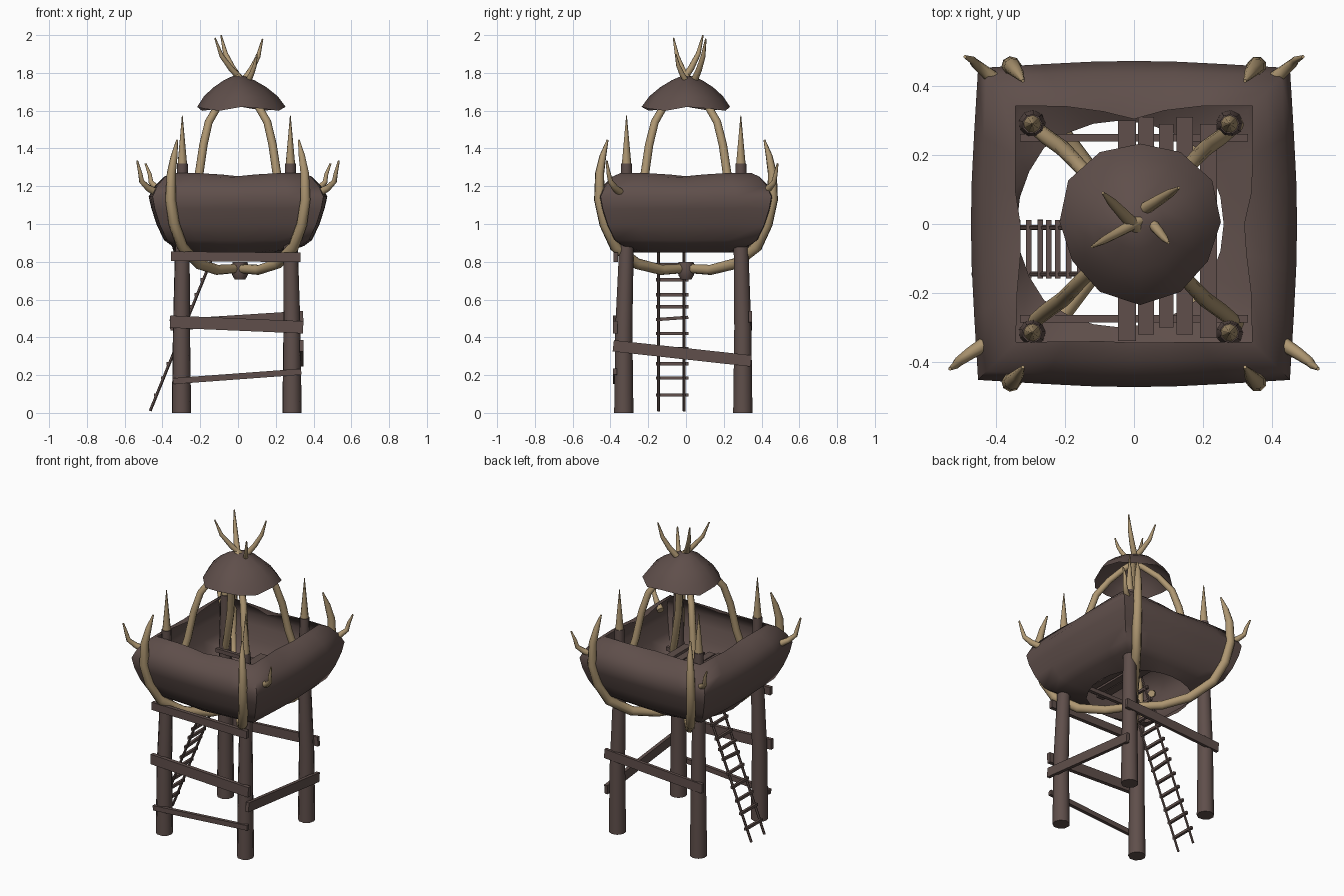
import bpy, bmesh, math
from mathutils import Vector


def material(name, rgb):
    m = bpy.data.materials.new(name)
    m.diffuse_color = (*rgb, 1)
    return m


BROWN = material("weathered brown", (0.115, 0.078, 0.070))
TAN = material("horn tan", (0.42, 0.305, 0.165))


def finish(name, bm, mat, smooth=None):
    bmesh.ops.recalc_face_normals(bm, faces=bm.faces)
    me = bpy.data.meshes.new(name)
    bm.to_mesh(me)
    bm.free()
    ob = bpy.data.objects.new(name, me)
    bpy.context.collection.objects.link(ob)
    me.materials.append(mat)
    if smooth:
        bpy.context.view_layer.objects.active = ob
        ob.select_set(True)
        bpy.ops.object.shade_smooth_by_angle(angle=math.radians(smooth))
        ob.select_set(False)
    return ob


def loft(bm, rings, cap=True):
    loops = [[bm.verts.new(p) for p in r] for r in rings]
    n = len(rings[0])
    for a, b in zip(loops, loops[1:]):
        for i in range(n):
            j = (i + 1) % n
            bm.faces.new((a[i], a[j], b[j], b[i]))
    if cap:
        bm.faces.new(loops[0][::-1])
        bm.faces.new(loops[-1])


def tube(name, pts, radii, mat, sides=8, smooth=50):
    """Tapered tube along a path."""
    pts = [Vector(p) for p in pts]
    rings, side = [], None
    for i, p in enumerate(pts):
        t = (pts[min(i + 1, len(pts) - 1)] - pts[max(i - 1, 0)]).normalized()
        if side is None:
            side = t.orthogonal()
        side = (side - t * side.dot(t)).normalized()
        up = t.cross(side)
        rings.append([p + radii[i] * (side * math.cos(k * math.tau / sides) + up * math.sin(k * math.tau / sides))
                      for k in range(sides)])
    bm = bmesh.new()
    loft(bm, rings)
    return finish(name, bm, mat, smooth)


def beam(name, a, b, width, height):
    """Straight plank between two points; height is measured upright."""
    a, b = Vector(a), Vector(b)
    t = (b - a).normalized()
    w = t.cross(Vector((0, 0, 1))).normalized() * width / 2
    h = w.cross(t).normalized() * height / 2
    bm = bmesh.new()
    loft(bm, [[p + w + h, p - w + h, p - w - h, p + w - h] for p in (a, b)])
    return finish(name, bm, BROWN)


# Legs with horn spikes on top
for sx, sy in ((-1, -1), (1, -1), (-1, 1), (1, 1)):
    bx, by = (-0.30 if sx < 0 else 0.285), (-0.33 if sy < 0 else 0.30)
    tx, ty = (-0.295 if sx < 0 else 0.277), (-0.315 if sy < 0 else 0.29)
    tube("leg", [(bx, by, 0), (bx, by, 0.45), (tx, ty, 0.9), (tx, ty, 1.32)],
         [0.052, 0.046, 0.039, 0.029], BROWN, 9)
    tube("leg_spike", [(tx, ty, 1.30), (tx, ty, 1.575)], [0.027, 0.002], TAN, 9)

# Cross braces on the front, right and back
beam("front_top_beam", (-0.355, -0.372, 0.83), (0.33, -0.372, 0.823), 0.025, 0.05)
beam("front_middle_beam", (-0.36, -0.375, 0.483), (0.345, -0.375, 0.453), 0.025, 0.065)
beam("front_low_beam", (-0.345, -0.375, 0.168), (0.335, -0.375, 0.218), 0.022, 0.032)
beam("right_beam", (0.336, -0.385, 0.355), (0.336, 0.345, 0.275), 0.022, 0.06)
beam("back_beam", (-0.36, 0.34, 0.465), (0.345, 0.34, 0.51), 0.02, 0.06)

# Floor beams and planks
beam("floor_beam", (-0.33, 0.25, 0.963), (0.33, 0.25, 0.963), 0.022, 0.025)
beam("floor_beam", (-0.33, -0.275, 0.963), (0.33, -0.275, 0.963), 0.022, 0.025)
for x, w, y0, y1 in ((-0.02, 0.052, -0.34, 0.30), (0.035, 0.046, -0.32, 0.31), (0.093, 0.042, -0.30, 0.29),
                     (0.147, 0.048, -0.32, 0.31), (0.216, 0.05, -0.33, 0.29)):
    beam("floor_plank", (x, y0, 0.985), (x, y1, 0.985), w, 0.02)

# Hide wall: a bulging square ring that curls in to a round hole underneath
N = 24


def wall_ring(half, z, squareness, wave, shift=0.0):
    ring = []
    for i in range(N):
        a = math.tau * i / N
        c, s = math.cos(a), math.sin(a)
        q = 1 / max(abs(c), abs(s))
        corner = abs(math.sin(2 * a))
        r = half * (1 + (q - 1) * squareness)
        r *= 1 - wave * (0.5 + 0.5 * math.sin(3 * a + 2.9)) * (1 - corner)
        ring.append((r * c + shift, r * s, z + wave * 0.15 * (corner - 0.5)))
    return ring


bm = bmesh.new()
loft(bm, [wall_ring(0.30, 0.850, 0.1, 0.0, -0.04), wall_ring(0.350, 0.884, 0.8, 0.0),
          wall_ring(0.392, 0.915, 0.86, 0.0), wall_ring(0.430, 0.995, 0.87, 0.0),
          wall_ring(0.458, 1.08, 0.87, 0.0), wall_ring(0.473, 1.145, 0.85, 0.0),
          wall_ring(0.444, 1.20, 0.87, 0.02), wall_ring(0.395, 1.248, 0.92, 0.05),
          wall_ring(0.345, 1.262, 0.98, 0.12)], cap=False)
finish("hide_wall", bm, BROWN, 70)

# Roof cap: uneven shallow dome, open underneath
bm = bmesh.new()
rings = []
for r, z in ((0.234, 1.61), (0.195, 1.668), (0.14, 1.718), (0.08, 1.758), (0.03, 1.782)):
    k = r / 0.234
    rings.append([(0.018 * k + r * math.cos(a) * (1 + 0.03 * math.sin(3 * a) * k),
                   0.006 + r * math.sin(a) * (1 + 0.03 * math.sin(3 * a) * k),
                   z + 0.012 * k * math.sin(4 * a + 1)) for a in (i * math.tau / 12 for i in range(12))])
loft(bm, rings, cap=False)
bmesh.ops.contextual_create(bm, geom=[e for e in bm.edges if e.is_boundary and e.verts[0].co.z > 1.76])
finish("roof_cap", bm, BROWN, 50)

# Horn tips crossing above the roof
for x0, y0, x1, y1, z1, r in ((0.02, -0.025, -0.09, 0.09, 2.0, 0.02), (0.035, 0.02, -0.122, -0.066, 1.985, 0.018),
                              (0.025, 0.04, 0.13, 0.105, 1.98, 0.019), (0.05, 0.005, 0.1, -0.055, 1.9, 0.016)):
    tube("roof_horn", [(x0 + (x1 - x0) * f, y0 + (y1 - y0) * f, 1.75 + (z1 - 1.75) * g)
                       for f, g in ((0, 0), (0.45, 0.3), (0.78, 0.6), (1, 1))],
         [r, r * 0.85, r * 0.65, 0.004], TAN)

for sx, sy in ((-1, -1), (1, -1), (-1, 1), (1, 1)):
    # Lower cradle ribs wrapping the wall
    tube("cradle_rib", [(x * sx, y * sy, z) for x, y, z in
                        ((0, 0, 0.765), (0.11, 0.13, 0.757), (0.21, 0.26, 0.79), (0.295, 0.375, 0.88),
                         (0.338, 0.43, 1.0), (0.357, 0.459, 1.13), (0.353, 0.457, 1.27), (0.338, 0.44, 1.36),
                         (0.322, 0.415, 1.445))],
         [0.024, 0.027, 0.029, 0.029, 0.029, 0.028, 0.024, 0.018, 0.005], TAN)
    # Canopy ribs rising from the corners and meeting inside the roof
    tube("canopy_rib", [(x * sx, y * sy, z) for x, y, z in
                        ((0.30, 0.29, 0.93), (0.25, 0.25, 1.08), (0.208, 0.22, 1.25), (0.183, 0.195, 1.42),
                         (0.155, 0.165, 1.54), (0.10, 0.11, 1.635), (0.04, 0.04, 1.71), (0.0, 0.0, 1.745))],
         [0.02, 0.023, 0.023, 0.022, 0.021, 0.02, 0.019, 0.018], TAN)
    # Small corner horns
    pts = ((0.42, 0.34, 1.16), (0.475, 0.375, 1.19), (0.51, 0.40, 1.225), (0.518, 0.41, 1.27), (0.534, 0.42, 1.335))
    if sy > 0:
        pts = ((0.375, 0.40, 1.16), (0.43, 0.44, 1.19), (0.46, 0.465, 1.22), (0.468, 0.475, 1.265), (0.49, 0.485, 1.32))
    tube("corner_horn", [(x * sx, y * sy, z) for x, y, z in pts], [0.022, 0.018, 0.014, 0.011, 0.005], TAN)

# Lashing knot where the cradle ribs meet
tube("lashing", [(0.01, 0, 0.705), (0.01, 0, 0.73), (0.01, 0, 0.765), (0.01, 0, 0.8)],
     [0.028, 0.042, 0.046, 0.04], BROWN, 9)

# Ladder leaning on the left side, reaching the floor edge
foot, top = Vector((-0.465, 0, 0.01)), Vector((-0.068, 0, 0.99))
for y in (-0.145, -0.01):
    off = Vector((0, y, 0))
    tube("ladder_rail", [foot + off, top + off], [0.008, 0.008], BROWN, 6)
for z in (0.095, 0.185, 0.26, 0.34, 0.42, 0.5, 0.562, 0.625, 0.705, 0.785, 0.86, 0.93):
    p = foot.lerp(top, (z - 0.01) / 0.98) - Vector((0.006, 0, 0))
    tilt = 0.006 if z == 0.5 else 0
    beam("ladder_rung", p + Vector((0, -0.158, -tilt)), p + Vector((0, 0.012, tilt)), 0.016, 0.017)
